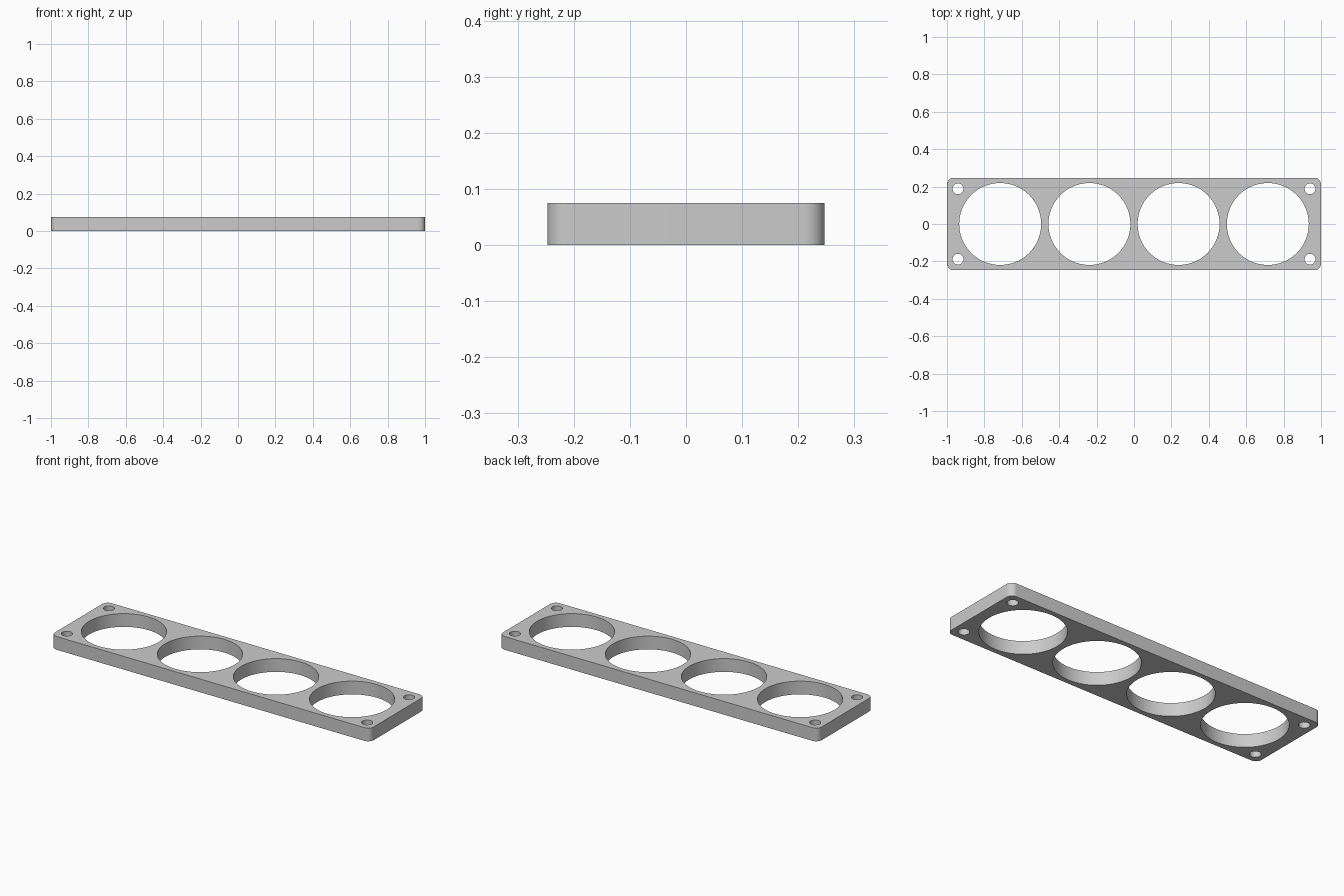
import bpy
import bmesh
from mathutils import Matrix

if "Cube" in bpy.data.objects:
    bpy.data.objects.remove(bpy.data.objects["Cube"], do_unlink=True)

LENGTH, WIDTH, HEIGHT = 2.0, 0.494, 0.075
CORNER_RADIUS = 0.035
PORT_RADIUS, PORT_SPACING = 0.219, 0.477
BOLT_RADIUS, BOLT_X, BOLT_Y = 0.029, 0.941, 0.188

grey = bpy.data.materials.new("light_grey")
grey.use_nodes = True
colour = (0.6, 0.6, 0.6, 1)
grey.diffuse_color = colour
grey.node_tree.nodes["Principled BSDF"].inputs["Base Color"].default_value = colour


def make_object(name, bm):
    mesh = bpy.data.meshes.new(name)
    bm.to_mesh(mesh)
    bm.free()
    mesh.materials.append(grey)
    obj = bpy.data.objects.new(name, mesh)
    bpy.context.collection.objects.link(obj)
    return obj


def add_drill(bm, x, y, radius, sides):
    bmesh.ops.create_cone(bm, cap_ends=True, segments=sides, radius1=radius,
                          radius2=radius, depth=HEIGHT * 3,
                          matrix=Matrix.Translation((x, y, HEIGHT / 2)))


# Flat plate with rounded vertical corners
bm = bmesh.new()
bmesh.ops.create_cube(bm, size=1, matrix=Matrix.Translation((0, 0, HEIGHT / 2))
                      @ Matrix.Diagonal((LENGTH, WIDTH, HEIGHT, 1)))
uprights = [e for e in bm.edges
            if abs(e.verts[0].co.z - e.verts[1].co.z) > HEIGHT / 2]
bmesh.ops.bevel(bm, geom=uprights, offset=CORNER_RADIUS, segments=12,
                profile=0.5, affect='EDGES')
plate = make_object("plate", bm)

# Cutter for four large ports and four corner bolt holes
bm = bmesh.new()
for i in range(4):
    add_drill(bm, (i - 1.5) * PORT_SPACING, 0, PORT_RADIUS, 96)
for sx in (-1, 1):
    for sy in (-1, 1):
        add_drill(bm, sx * BOLT_X, sy * BOLT_Y, BOLT_RADIUS, 32)
cutter = make_object("hole_cutter", bm)
cutter.hide_render = True

# Cut the holes, then discard the cutter
cut = plate.modifiers.new("holes", 'BOOLEAN')
cut.operation = 'DIFFERENCE'
cut.solver = 'EXACT'
cut.object = cutter
bpy.ops.object.select_all(action='DESELECT')
plate.select_set(True)
bpy.context.view_layer.objects.active = plate
bpy.ops.object.modifier_apply(modifier=cut.name)
bpy.data.objects.remove(cutter, do_unlink=True)
bpy.ops.object.shade_smooth_by_angle()
